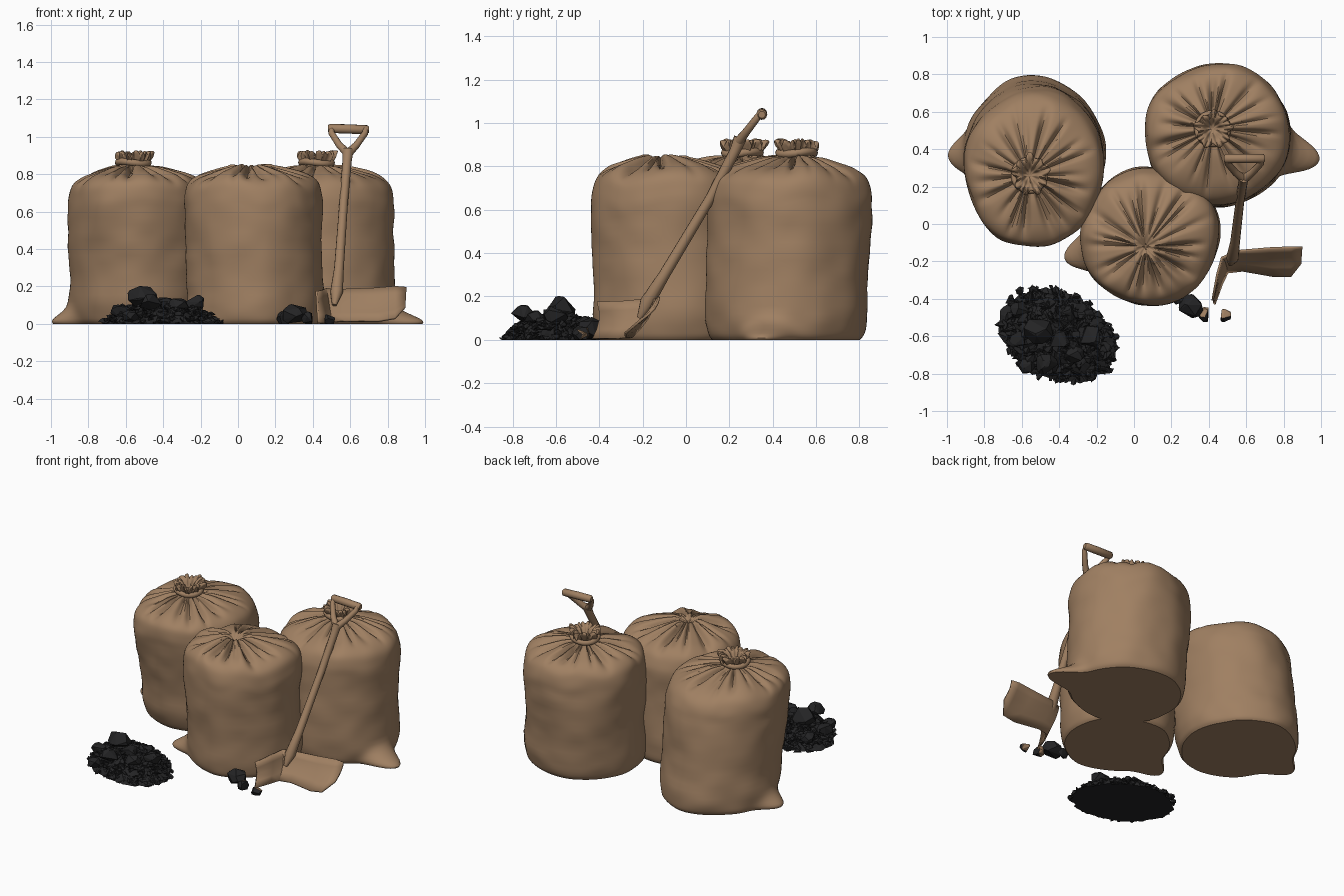
import bpy, bmesh, math, random
from mathutils import Vector, noise

if "Cube" in bpy.data.objects:
    bpy.data.objects.remove(bpy.data.objects["Cube"])

random.seed(7)


def material(name, rgb):
    m = bpy.data.materials.new(name)
    m.diffuse_color = (*rgb, 1)
    m.use_nodes = True
    m.node_tree.nodes["Principled BSDF"].inputs["Base Color"].default_value = m.diffuse_color
    return m


BROWN = material("burlap brown", (0.35, 0.215, 0.122))
COAL = material("coal black", (0.017, 0.017, 0.018))


def finish(bm, name, mats, smooth=None):
    bmesh.ops.recalc_face_normals(bm, faces=bm.faces)
    me = bpy.data.meshes.new(name)
    bm.to_mesh(me)
    bm.free()
    for m in mats:
        me.materials.append(m)
    ob = bpy.data.objects.new(name, me)
    bpy.context.collection.objects.link(ob)
    if smooth:
        bpy.ops.object.select_all(action='DESELECT')
        ob.select_set(True)
        bpy.context.view_layer.objects.active = ob
        bpy.ops.object.shade_smooth_by_angle(angle=math.radians(smooth))
    return ob


def loft(rings, bm=None):
    """Skin closed rings of points and cap both ends."""
    bm = bm or bmesh.new()
    vs = [[bm.verts.new(p) for p in r] for r in rings]
    n = len(rings[0])
    for a, b in zip(vs, vs[1:]):
        for i in range(n):
            j = (i + 1) % n
            bm.faces.new((a[i], a[j], b[j], b[i]))
    bm.faces.new(vs[0][::-1])
    bm.faces.new(vs[-1])
    return bm


def tube(bm, path, radii, n=12):
    path = [Vector(p) for p in path]
    rings = []
    for i, p in enumerate(path):
        d = (path[min(i + 1, len(path) - 1)] - path[max(i - 1, 0)]).normalized()
        u = d.cross(Vector((0.1, 1, -0.7))).normalized()
        v = d.cross(u)
        rings.append([p + radii[i] * (u * math.cos(t) + v * math.sin(t))
                      for t in (2 * math.pi * k / n for k in range(n))])
    return loft(rings, bm)


def smooth_path(pts, steps):
    """Catmull-Rom samples through 2D points."""
    out = []
    for i in range(len(pts) - 1):
        p0, p1, p2, p3 = (Vector(pts[min(max(k, 0), len(pts) - 1)]) for k in range(i - 1, i + 3))
        for s in range(steps):
            t = s / steps
            out.append(0.5 * (2 * p1 + (p2 - p0) * t + (2 * p0 - 5 * p1 + 4 * p2 - p3) * t * t
                              + (3 * p1 - p0 - 3 * p2 + p3) * t ** 3))
    return out + [Vector(pts[-1])]


def angle_gap(a, b):
    return abs((a - b + math.pi) % (2 * math.pi) - math.pi)


BODY = [(.9, 0), (.95, .03), (.985, .12), (.975, .28), (.985, .45), (1, .6), (.985, .68),
        (.92, .745), (.77, .79), (.55, .82), (.36, .84)]
KNOT = [(.22, .845), (.175, .86), (.2, .88), (.245, .915), (.2, .922), (.13, .9), (.07, .86), (.01, .85)]
GATHER = [(.2, .85), (.09, .83), (.01, .81)]


def sack(name, low, high, radius, neck, ear, ear_len, knot):
    n = 168
    rings = []
    creases = [(2 * math.pi * (k + random.uniform(-.3, .3)) / 19, random.uniform(.015, .05),
                random.uniform(.05, .1), random.uniform(.8, 1.02)) for k in range(19)]
    for s, z in smooth_path(BODY + (KNOT if knot else GATHER), 4):
        f = min(z / .8, 1)
        cx, cy = (low[k] + (high[k] - low[k]) * f for k in (0, 1))
        if z > .6:      # the gathered top leans towards the neck
            cx += (neck[0] - cx) * (1 - s)
            cy += (neck[1] - cy) * (1 - s)
        ring = []
        for i in range(n):
            t = 2 * math.pi * i / n
            c, d = math.cos(t), math.sin(t)
            q = Vector((c * 1.3 + low[0] * 9, d * 1.3, z * 3))
            r = 1 + (.05 * noise.noise(q) + .018 * noise.noise(Vector((q.x * 2, q.y * 2, z * 11)))) * min(s * 1.2, 1)
            dz = 0
            if z > .6:  # pleats running into the neck
                for a, depth, w, reach in creases:
                    win = max(0, min((s - .13) / .15, 1)) * max(0, min((reach - s) / .35, 1))
                    dz -= depth * win * math.exp(-(angle_gap(t, a) / w) ** 2)
                dz += .025 * noise.noise(Vector((c * 2, d * 2, low[0] * 5))) * min(s * 1.5, 1)
                if s < .3:
                    r += .1 * math.sin(9 * t + low[0]) + .08 * math.sin(5 * t)
            # flattened bottom corner
            e = math.exp(-(z / .065) ** 2) * math.exp(-(angle_gap(t, ear) / .24) ** 2) * ear_len
            ring.append((cx + radius[0] * s * r * c + e * c,
                         cy + radius[1] * s * r * d + e * d, max(z + dz, 0)))
        rings.append(ring)
    finish(loft(rings), name, [BROWN], 40)
    if knot:            # cord around the neck
        bm = bmesh.new()
        cord = [[(neck[0] + (.083 + .016 * math.cos(v)) * math.cos(u),
                  neck[1] + (.083 + .016 * math.cos(v)) * math.sin(u),
                  .862 + .018 * math.sin(v) + .006 * math.sin(2 * u))
                 for v in (k * math.pi / 4 for k in range(8))]
                for u in (k * math.pi / 16 for k in range(33))]
        finish(loft(cord, bm), name + "_cord", [BROWN], 50)


sack("left_sack", (-.53, .39), (-.53, .275), (.38, .42), (-.56, .26), 3.2, .12, True)
sack("right_sack", (.45, .46), (.44, .485), (.39, .38), (.42, .51), -.22, .2, True)
sack("front_sack", (.09, -.06), (.085, -.07), (.37, .37), (.06, -.12), 3.4, .15, False)

# Shovel shaft with socket, forked arms and grip
bm = bmesh.new()
tube(bm, [(.515, -.215, .1), (.527, -.18, .17), (.54, -.1, .3), (.565, .11, .65), (.583, .225, .87), (.588, .25, .93)],
     [.012, .034, .026, .023, .025, .03])
for x in (.5, .68):
    tube(bm, [(.588, .24, .91), ((x + .585) / 2, .275, .955), (x, .325, 1.02), (x, .345, 1.045)],
         [.024, .019, .017, .016], 10)
tube(bm, [(.48, .35, 1.045), (.49, .35, 1.045), (.59, .35, 1.042), (.69, .35, 1.038), (.7, .35, 1.038)],
     [.016, .024, .025, .024, .016], 12)
finish(bm, "shovel_handle", [BROWN], 45)

# Shovel blade: folded sheet, each pair is a top and a bottom point
PAIRS = [((.42, -.41, .175), (.43, -.43, .005)), ((.445, -.27, .18), (.47, -.32, .005)),
         ((.47, -.18, .19), (.5, -.26, .01)), ((.55, -.145, .185), (.58, -.25, .015)),
         ((.72, -.13, .19), (.75, -.28, .015)), ((.84, -.125, .2), (.84, -.28, .03)),
         ((.9, -.125, .195), (.895, -.21, .09))]
bm = bmesh.new()
cols = [[bm.verts.new(Vector(a).lerp(Vector(b), k / 4) + Vector((0, .02 * math.sin(k * math.pi / 4), 0)))
         for k in range(5)] for a, b in PAIRS]
for a, b in zip(cols, cols[1:]):
    for k in range(4):
        bm.faces.new((a[k], a[k + 1], b[k + 1], b[k]))
blade = finish(bm, "shovel_blade", [BROWN], 40)
mod = blade.modifiers.new("thickness", 'SOLIDIFY')
mod.thickness = .012
mod.offset = 0


def rock(bm, centre, size, points=14):
    """Angular lump: hull of random points on an ellipsoid."""
    vs = []
    for _ in range(points):
        d = Vector([random.gauss(0, 1) for _ in range(3)]).normalized()
        p = Vector(centre) + Vector([d[k] * size[k] for k in range(3)])
        p.z = max(p.z, 0)
        vs.append(bm.verts.new(p))
    res = bmesh.ops.convex_hull(bm, input=vs)
    inner = [v for v in res["geom_interior"] if isinstance(v, bmesh.types.BMVert)]
    bmesh.ops.delete(bm, geom=inner, context='VERTS')


def pile_point(r, t):
    u, v = .32 * r * math.cos(t), .225 * r * math.sin(t)
    a = -.42
    return -.41 + u * math.cos(a) - v * math.sin(a), -.595 + u * math.sin(a) + v * math.cos(a)


def pile_height(r):
    return .105 * max(0, 1 - r ** 2.2)


# Coal heap: rough mound, splinters and larger lumps
rings = []
for r in (1.02, .95, .85, .7, .5, .3, .02):
    rings.append([])
    for k in range(64):
        q = r * (1 + (random.uniform(-.05, .05) if r > .1 else 0))
        rings[-1].append((*pile_point(q, k * math.pi / 32),
                          0 if r > 1 else pile_height(r) * random.uniform(.8, 1.1)))
finish(loft(rings), "coal_mound", [COAL])

bm = bmesh.new()
for _ in range(420):
    r, t = math.sqrt(random.random()) * 1.03, random.uniform(0, 2 * math.pi)
    s = random.uniform(.014, .036)
    rock(bm, (*pile_point(r, t), pile_height(r) + .008),
         (s * random.uniform(.6, 1.3), s * random.uniform(.6, 1.3), s * .7), 7)
finish(bm, "coal_pieces", [COAL])

bm = bmesh.new()
for x, y, z, s in ((-.51, -.57, .145, .075), (-.23, -.6, .115, .06), (-.47, -.75, .115, .058),
                   (-.4, -.62, .11, .055), (-.61, -.46, .07, .05), (-.32, -.7, .1, .05),
                   (-.57, -.76, .04, .045), (-.36, -.48, .075, .05), (-.63, -.62, .07, .05)):
    rock(bm, (x, y, z), (s * 1.15, s, s * .8), 18)
finish(bm, "coal_lumps", [COAL])

# Loose lumps beside the shovel; the two small ones have brown rear faces
bm = bmesh.new()
rock(bm, (.305, -.44, .05), (.075, .065, .058), 20)
rock(bm, (.25, -.4, .03), (.045, .04, .04), 16)
finish(bm, "loose_coal", [COAL])
bm = bmesh.new()
rock(bm, (.38, -.485, .028), (.042, .042, .04), 18)
rock(bm, (.485, -.49, .022), (.037, .037, .032), 18)
ob = finish(bm, "small_loose_coal", [COAL, BROWN])
for p in ob.data.polygons:
    p.material_index = 1 if p.normal.y > .1 else 0
